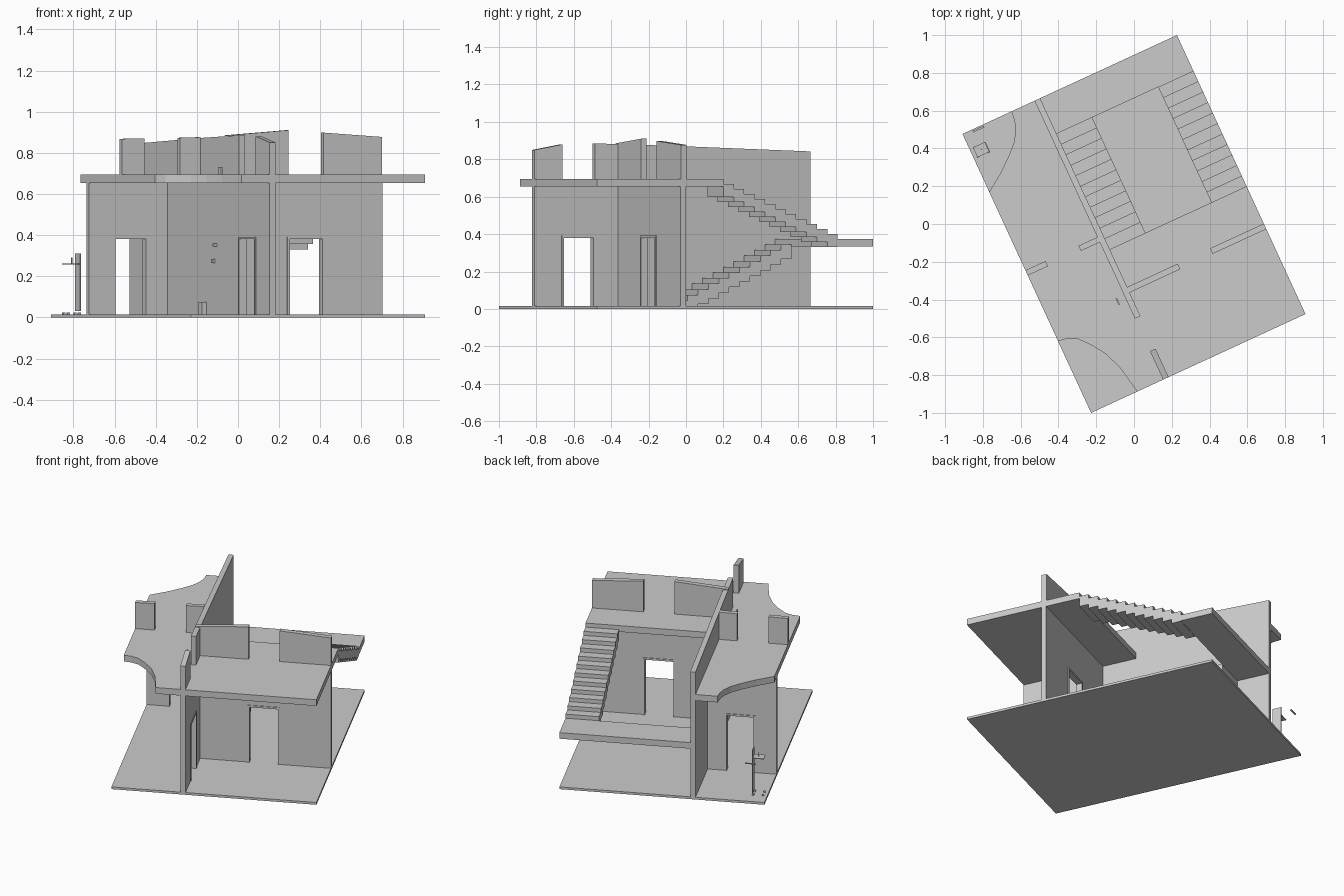
import bpy, bmesh
from math import radians
from mathutils import Matrix, Vector

cube = bpy.data.objects.get("Cube")
if cube:
    bpy.data.objects.remove(cube, do_unlink=True)

grey = bpy.data.materials.new("plaster_grey")
grey.use_nodes = True
colour = (0.6, 0.6, 0.6, 1)
grey.diffuse_color = colour
grey.node_tree.nodes["Principled BSDF"].inputs["Base Color"].default_value = colour

# The building is laid out in plan axes u (across) and v (deep), then turned
TURN = Matrix.Rotation(radians(24.75), 4, 'Z')
FLOOR, CEIL, UPPER, DOOR = 0.015, 0.654, 0.695, 0.38
U, V = 0.625, 0.813
W0, W1 = -0.205, -0.173    # spine wall faces
BACK = -0.068              # rear edge of the upper floor beside the stairs
LAND = 0.605               # front edge of the landing


def prism(name, profile, axis, lo, hi):
    """Extrude a 2D profile along axis 'u', 'v' or 'z' from lo to hi."""
    place = {'u': lambda a, b: Vector((lo, a, b)),
             'v': lambda a, b: Vector((a, lo, b)),
             'z': lambda a, b: Vector((a, b, lo))}[axis]
    shift = Vector([(hi - lo) * (axis == k) for k in 'uvz'])
    bm = bmesh.new()
    face = bm.faces.new([bm.verts.new(place(a, b)) for a, b in profile])
    new = bmesh.ops.extrude_face_region(bm, geom=[face])['geom']
    bmesh.ops.translate(bm, vec=shift,
                        verts=[g for g in new if isinstance(g, bmesh.types.BMVert)])
    bmesh.ops.recalc_face_normals(bm, faces=bm.faces)
    bm.transform(TURN)
    mesh = bpy.data.meshes.new(name)
    bm.to_mesh(mesh)
    bm.free()
    mesh.materials.append(grey)
    ob = bpy.data.objects.new(name, mesh)
    bpy.context.collection.objects.link(ob)


def box(name, u, v, z):
    prism(name, [(u[0], v[0]), (u[1], v[0]), (u[1], v[1]), (u[0], v[1])], 'z', *z)


def door_wall(name, axis, a, b, d0, d1, lo, hi):
    """Ground floor wall from a to b with a trimmed doorway from d0 to d1."""
    prism(name, [(a, FLOOR), (a, CEIL), (b, CEIL), (b, FLOOR), (d1, FLOOR),
                 (d1, DOOR), (d0, DOOR), (d0, FLOOR)], axis, lo, hi)
    t = 0.012
    prism(name + "_door_trim",
          [(d0 - t, FLOOR), (d0 - t, DOOR + t), (d1 + t, DOOR + t), (d1 + t, FLOOR),
           (d1, FLOOR), (d1, DOOR), (d0, DOOR), (d0, FLOOR)],
          axis, lo - 0.004, hi + 0.004)


# Ground slab
box("ground_slab", (-U, U), (-V, V), (0, FLOOR))

# Upper floor with two curved corner cut-outs
prism("upper_floor", [
    (U, -V), (U, BACK), (W1, BACK), (W1, V), (-0.34, V), (-0.345, 0.765), (-0.36, 0.715),
    (-0.395, 0.66), (-0.445, 0.61), (-0.53, 0.54), (-U, 0.475),
    (-U, -0.395), (-0.575, -0.403), (-0.527, -0.426), (-0.475, -0.485),
    (-0.428, -0.555), (-0.387, -0.655), (-0.356, -V)], 'z', CEIL, UPPER)

# Ground floor walls
door_wall("spine_wall", 'u', -V, V, -0.64, -0.466, W0, W1)
door_wall("front_cross_wall", 'v', W0, U, 0.128, 0.303, -0.32, -0.288)
door_wall("rear_cross_wall", 'v', -U, W0, -0.485, -0.322, 0.375, 0.405)

# Upper part of the spine wall, either side of its gap
G0, G1 = -0.647, -0.457
prism("upper_spine_end", [(-V, UPPER), (-V, 0.85), (G0, 0.88), (G0, UPPER)], 'u', W0, W1)
prism("upper_spine_wall", [(G1, UPPER), (G1, 0.885), (0, 0.872), (V, 0.842), (V, UPPER)],
      'u', W0, W1)

# Upper wall pieces with sloping tops: start, end, top heights, depth range
for name, a, b, za, zb, v0, v1 in (
        ("upper_wall_middle", W0, 0.122, 0.885, 0.91, -0.32, -0.288),
        ("upper_wall_left", 0.312, U, 0.898, 0.877, -0.318, -0.286),
        ("upper_wall_right", -U, -0.507, 0.868, 0.87, -0.012, 0.018),
        ("upper_wall_inner", -0.315, W0, 0.873, 0.876, -0.012, 0.018)):
    prism(name, [(a, UPPER), (a, za), (b, zb), (b, UPPER)], 'v', v0, v1)

# Stair landing
LZ = 0.374
box("landing", (W1, U), (LAND, V), (LZ - 0.04, LZ))


# Flights made of overlapping step blocks, giving a stepped underside
def flight(name, u0, u1, v_start, v_end, z_start, z_end, steps=11):
    rise = (z_end - z_start) / (steps + 1)
    run = (v_end - v_start) / steps
    top, under = [], []
    for i in range(steps):
        z = z_start + rise * (i + 1)
        low = max(FLOOR, z - 2.6 * rise)
        ends = (v_start + run * i, v_start + run * (i + 1))
        top += [(v, z) for v in ends]
        under += [(v, low) for v in ends]
    # drop repeated points where the underside is level with the floor
    outline = list(dict.fromkeys(top + under[::-1]))
    prism(name, outline, 'u', u0, u1)


flight("lower_stairs", W1, 0.035, BACK, LAND, FLOOR, LZ)
flight("upper_stairs", 0.42, U, LAND, BACK, LZ, UPPER)

# Small desk beside the rear right corner
box("desk_panel", (-0.538, -0.532), (0.667, 0.725), (0.03, 0.31))
box("desk_top", (-0.605, -0.535), (0.667, 0.725), (0.258, 0.262))
box("desk_post", (-0.571, -0.567), (0.694, 0.698), (0.26, 0.29))
box("desk_rail", (-0.57, -0.505), (0.796, 0.806), (0.258, 0.262))
for i, (u, v) in enumerate(((-0.6, 0.67), (-0.54, 0.67), (-0.6, 0.72), (-0.54, 0.72))):
    box(f"desk_foot_{i}", (u - 0.006, u + 0.006), (v - 0.006, v + 0.006), (FLOOR, 0.025))

# Fittings on the right side of the spine wall
for name, v, z, w, h, d in (("wall_switch", -0.19, 0.345, 0.02, 0.014, 0.015),
                            ("wall_socket", -0.17, 0.265, 0.02, 0.02, 0.012),
                            ("floor_vent", -0.06, FLOOR, 0.04, 0.06, 0.025)):
    box(name, (W0 - d, W0), (v - w / 2, v + w / 2), (z, z + h))
box("upper_fitting", (-0.254, -0.246), (-0.355, -0.317), (UPPER, 0.73))
